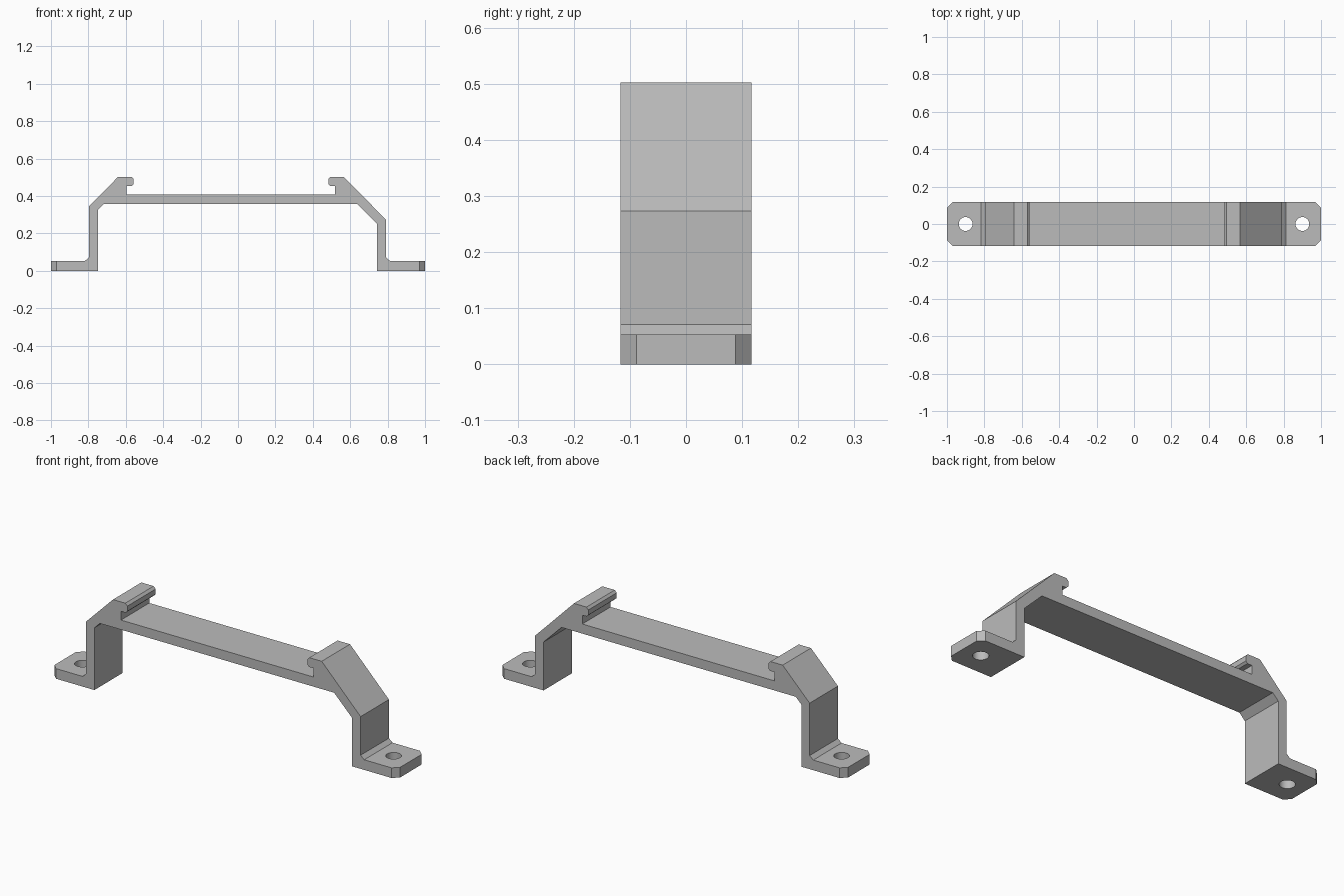
import bpy, bmesh, math

if "Cube" in bpy.data.objects:
    bpy.data.objects.remove(bpy.data.objects["Cube"], do_unlink=True)

HALF_DEPTH = 0.117

grey = bpy.data.materials.new("plain grey")
grey.use_nodes = True
colour = (0.5, 0.5, 0.5, 1)
grey.diffuse_color = colour
grey.node_tree.nodes["Principled BSDF"].inputs["Base Color"].default_value = colour

# Side profile: left and right shoulders differ in length
profile = [
    # outer foot, wall, shoulder and clip on the -x side
    (-1, 0), (-1, 0.053), (-0.818, 0.053), (-0.797, 0.071), (-0.797, 0.345),
    (-0.641, 0.502), (-0.57, 0.502), (-0.558, 0.49), (-0.558, 0.463),
    (-0.568, 0.453), (-0.595, 0.453), (-0.595, 0.407),
    # clip, shoulder, wall and foot on the +x side
    (0.518, 0.407), (0.518, 0.453), (0.494, 0.453), (0.483, 0.463),
    (0.483, 0.49), (0.494, 0.502), (0.566, 0.502), (0.791, 0.273),
    (0.791, 0.071), (0.812, 0.053), (1, 0.053), (1, 0),
    # underside
    (0.742, 0), (0.742, 0.253), (0.638, 0.357), (-0.717, 0.357),
    (-0.749, 0.325), (-0.749, 0),
]

# Extrude the profile along y
bm = bmesh.new()
face = bm.faces.new([bm.verts.new((x, -HALF_DEPTH, z)) for x, z in profile])
swept = bmesh.ops.extrude_face_region(bm, geom=[face])["geom"]
bmesh.ops.translate(bm, vec=(0, 2 * HALF_DEPTH, 0),
                    verts=[v for v in swept if isinstance(v, bmesh.types.BMVert)])

# Chamfer the vertical corners of the feet
corners = [e for e in bm.edges
           if all(abs(v.co.x) > 0.999 for v in e.verts)
           and abs(e.verts[0].co.z - e.verts[1].co.z) > 0.01]
bmesh.ops.bevel(bm, geom=corners, offset=0.029, segments=1, affect='EDGES')
bmesh.ops.recalc_face_normals(bm, faces=bm.faces)
mesh = bpy.data.meshes.new("mounting_bracket")
bm.to_mesh(mesh)
bm.free()
bracket = bpy.data.objects.new("mounting_bracket", mesh)
bpy.context.collection.objects.link(bracket)
mesh.materials.append(grey)

# Screw holes through both feet
for side, name in ((-1, "right"), (1, "left")):
    bpy.ops.mesh.primitive_cylinder_add(vertices=32, radius=0.037, depth=0.2,
                                        location=(side * 0.9, 0, 0.03))
    cutter = bpy.context.object
    cutter.name = name + "_hole_cutter"
    cutter.hide_render = True
    cutter.data.materials.append(grey)
    hole = bracket.modifiers.new(name + "_hole", 'BOOLEAN')
    hole.operation = 'DIFFERENCE'
    hole.solver = 'EXACT'
    hole.object = cutter
    bpy.ops.object.select_all(action='DESELECT')
    bracket.select_set(True)
    bpy.context.view_layer.objects.active = bracket
    bpy.ops.object.modifier_apply(modifier=hole.name)
    bpy.data.objects.remove(cutter, do_unlink=True)

# Round hole walls, crisp edges elsewhere
bpy.ops.object.shade_smooth_by_angle(angle=math.radians(20))
